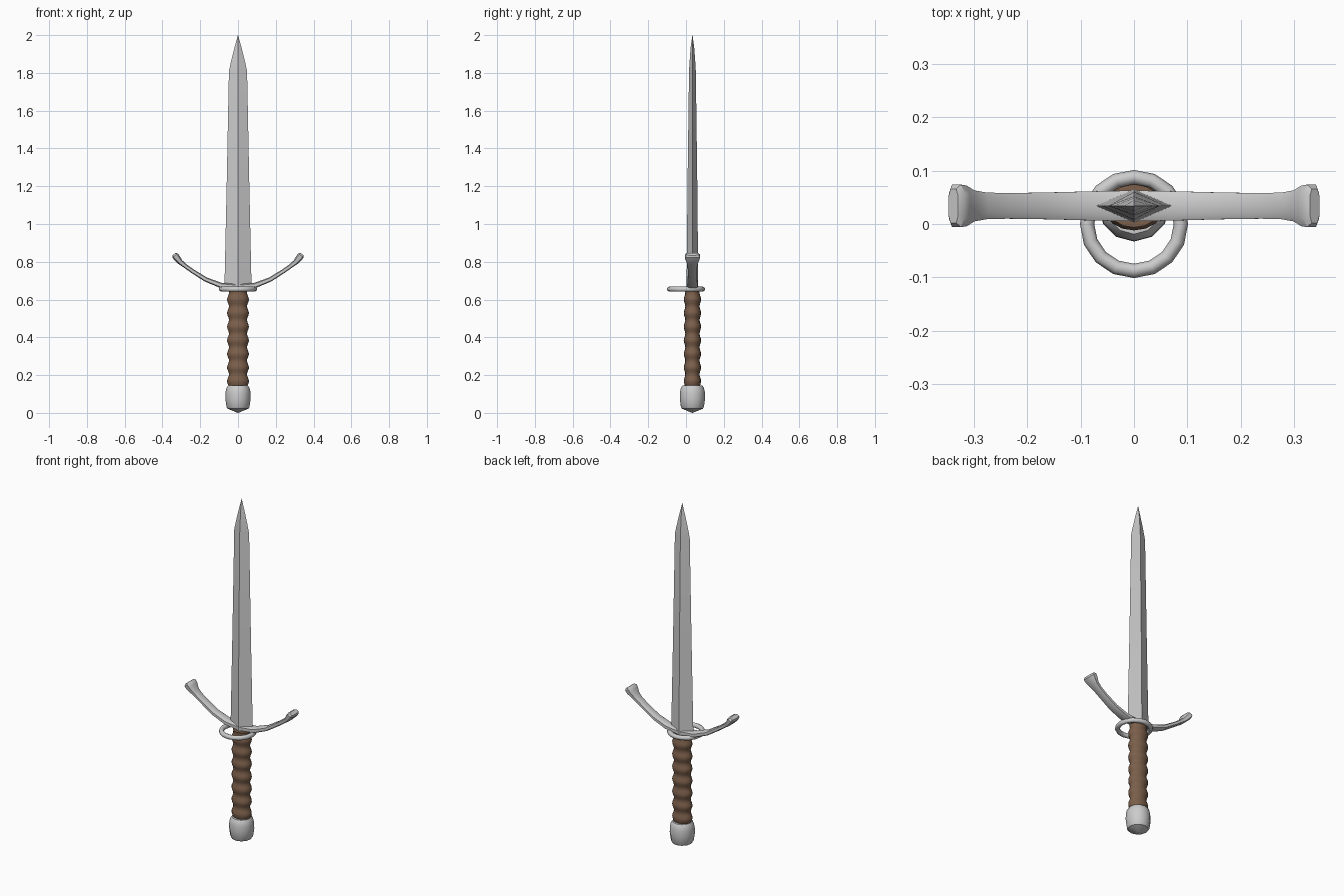
import bpy, bmesh, math
from mathutils import Vector

if "Cube" in bpy.data.objects:
    bpy.data.objects.remove(bpy.data.objects["Cube"])

CY = 0.034  # blade / grip axis in y


def loft(name, rings, angle=30, mat=None):
    """Skin closed rings of points, capping both ends."""
    bm = bmesh.new()
    rows = [[bm.verts.new(p) for p in r] for r in rings]
    n = len(rows[0])
    for a, b in zip(rows, rows[1:]):
        for i in range(n):
            j = (i + 1) % n
            bm.faces.new((a[i], a[j], b[j], b[i]))
    bm.faces.new(rows[0][::-1])
    bm.faces.new(rows[-1])
    bmesh.ops.remove_doubles(bm, verts=bm.verts, dist=1e-5)
    bmesh.ops.recalc_face_normals(bm, faces=bm.faces)
    me = bpy.data.meshes.new(name)
    bm.to_mesh(me)
    bm.free()
    ob = bpy.data.objects.new(name, me)
    bpy.context.collection.objects.link(ob)
    if mat:
        me.materials.append(mat)
    smooth(ob, angle)
    return ob


def smooth(ob, angle):
    bpy.ops.object.select_all(action='DESELECT')
    ob.select_set(True)
    bpy.context.view_layer.objects.active = ob
    bpy.ops.object.shade_smooth_by_angle(angle=math.radians(angle))


def ellipse(z, rx, ry, n):
    return [(rx * math.sin(2 * math.pi * i / n), CY - ry * math.cos(2 * math.pi * i / n), z)
            for i in range(n)]


# blade: diamond section tapering to a point
blade = [(0.655, 0.072, 0.031), (1.2, 0.06, 0.026), (1.81, 0.048, 0.018),
         (1.86, 0.037, 0.015), (1.93, 0.0195, 0.010), (2.0, 0.0006, 0.0006)]
loft("blade", [ellipse(z, w, t, 4) for z, w, t in blade], 20)

# crossguard: chamfered bar swept along an upturned arc with flared ends
# x, z, half thickness, half width
arm = [(0, .666, .016, .029), (.09, .675, .014, .027), (.17, .706, .012, .025),
       (.24, .750, .011, .024), (.28, .778, .011, .025), (.305, .798, .014, .029),
       (.322, .819, .018, .038), (.333, .833, .018, .040), (.339, .841, .011, .032)]
stations = [(-x, z, t, w) for x, z, t, w in arm[:0:-1]] + arm
section = [(1, .6), (.6, 1), (-.6, 1), (-1, .6), (-1, -.6), (-.6, -1), (.6, -1), (1, -.6)]
rings = []
for i, (x, z, t, w) in enumerate(stations):
    a, b = stations[max(i - 1, 0)], stations[min(i + 1, len(stations) - 1)]
    d = Vector((b[0] - a[0], 0, b[1] - a[1])).normalized()
    nrm = Vector((-d.z, 0, d.x))
    rings.append([Vector((x, CY, z)) + nrm * t * v + Vector((0, w * u, 0)) for u, v in section])
loft("crossguard", rings, 35)

# finger ring around the guard
bpy.ops.mesh.primitive_torus_add(location=(0, 0, 0.655), major_radius=0.088, minor_radius=0.0135,
                                 major_segments=16, minor_segments=8)
ring = bpy.context.object
ring.name = "finger_ring"
smooth(ring, 50)

# grip: oval handle with ripples
brown = bpy.data.materials.new("brown_leather")
brown.diffuse_color = (0.2, 0.115, 0.07, 1)
brown.use_nodes = True
brown.node_tree.nodes["Principled BSDF"].inputs["Base Color"].default_value = brown.diffuse_color
grip = []
for k in range(43):
    z = 0.138 + 0.512 * k / 42
    s = 0.91 + 0.09 * math.cos(2 * math.pi * (z - 0.6) / 0.072)
    grip.append(ellipse(z, 0.058 * s, 0.046 * s, 16))
loft("grip", grip, 60, brown)

# pommel: twelve-sided bulb with a shallow cone underneath
pommel = [(0.0, 0.001), (0.022, 0.055), (0.032, 0.061), (0.075, 0.067), (0.11, 0.066),
          (0.132, 0.061), (0.144, 0.053)]
loft("pommel", [ellipse(z, r, r, 12) for z, r in pommel], 35)
